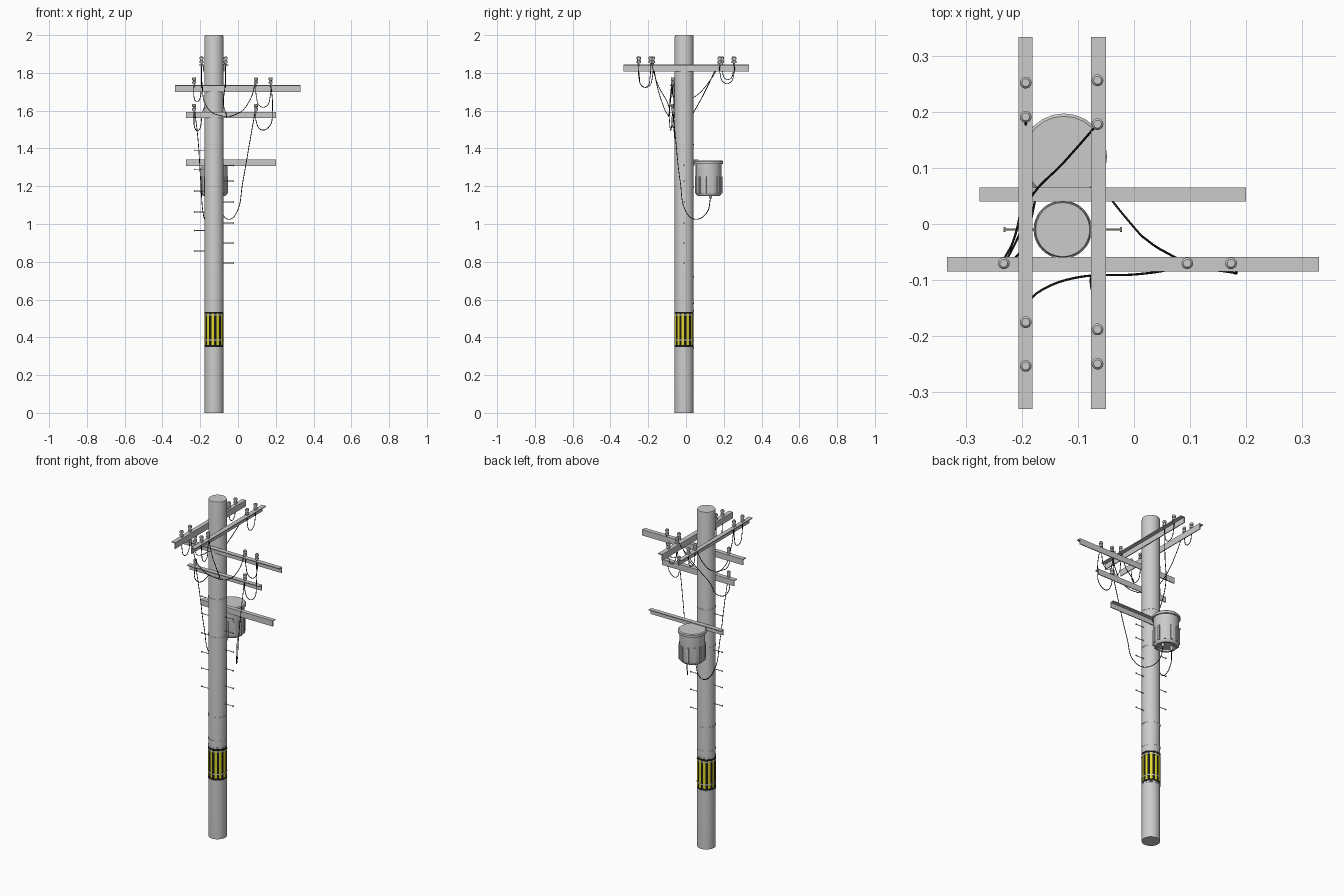
import bpy, bmesh, math
from mathutils import Vector

if "Cube" in bpy.data.objects:
    bpy.data.objects.remove(bpy.data.objects["Cube"])

PX, PY, R = -0.127, -0.01, 0.05


def obj(name, bm, mats=(), smooth=True):
    me = bpy.data.meshes.new(name)
    bmesh.ops.recalc_face_normals(bm, faces=bm.faces[:])
    bm.to_mesh(me)
    bm.free()
    o = bpy.data.objects.new(name, me)
    bpy.context.collection.objects.link(o)
    for m in mats:
        me.materials.append(m)
    if smooth:
        bpy.ops.object.select_all(action='DESELECT')
        o.select_set(True)
        bpy.context.view_layer.objects.active = o
        bpy.ops.object.shade_smooth_by_angle(angle=math.radians(35))
    return o


def lathe(name, prof, loc, n=24, mats=()):
    # revolve (radius, height) points; ends are capped
    bm = bmesh.new()
    rings = []
    for r, z in prof:
        rings.append([bm.verts.new((loc[0] + r * math.cos(2 * math.pi * i / n),
                                    loc[1] + r * math.sin(2 * math.pi * i / n),
                                    loc[2] + z)) for i in range(n)])
    for a, b in zip(rings, rings[1:]):
        for i in range(n):
            bm.faces.new((a[i], a[(i + 1) % n], b[(i + 1) % n], b[i]))
    bm.faces.new(rings[0])
    bm.faces.new(rings[-1])
    return obj(name, bm, mats)


def angle_arm(name, axis, lo, hi, back, out, z0, z1):
    # L-shaped steel: web at 'back', top flange reaching to 'out'
    t = 0.005
    s = t if out > back else -t
    prof = [(back, z0), (back + s, z0), (back + s, z1 - t), (out, z1 - t), (out, z1), (back, z1)]
    bm = bmesh.new()
    ends = [[bm.verts.new((e, p, z) if axis == 'x' else (p, e, z)) for p, z in prof] for e in (lo, hi)]
    for i in range(6):
        j = (i + 1) % 6
        bm.faces.new((ends[0][i], ends[0][j], ends[1][j], ends[1][i]))
    bm.faces.new(ends[0])
    bm.faces.new(ends[1])
    return obj(name, bm, smooth=False)


def material(name, col):
    m = bpy.data.materials.new(name)
    m.diffuse_color = col
    m.use_nodes = True
    m.node_tree.nodes["Principled BSDF"].inputs["Base Color"].default_value = m.diffuse_color
    return m


black = material("black", (0.01, 0.01, 0.01, 1))
yellow = material("yellow", (0.75, 0.68, 0.02, 1))

# pole and thin bands
lathe("pole", [(R, 0), (R, 1.992), (R - 0.002, 2.0)], (PX, PY, 0), 40)
for z in (0.345, 0.54, 0.58, 0.72, 1.195, 1.42):
    lathe("pole_band", [(R, -.004), (R + .0012, -.004), (R + .0012, .004), (R, .004)], (PX, PY, z), 40)

# striped warning sleeve
sleeve = lathe("warning_sleeve", [(R, .35), (R + .001, .35), (R + .001, .36), (R + .001, .525),
                                  (R + .001, .535), (R, .535)], (PX, PY, 0), 48, (black, yellow))
for p in sleeve.data.polygons:
    c = p.center
    if 0.4 < c.z < 0.5 and len(p.vertices) == 4:
        k = int((math.atan2(c.y - PY, c.x - PX) % (2 * math.pi)) / (2 * math.pi) * 48)
        p.material_index = (k // 2) % 2
for z in (0.385, 0.518):
    lathe("sleeve_strap", [(R, -.003), (R + .002, -.003), (R + .002, .003), (R, .003)], (PX, PY, z), 40)

# crossarms
angle_arm("top_arm_left", 'y', -.33, .333, PX - R - .004, -.206, 1.808, 1.845)
angle_arm("top_arm_right", 'y', -.33, .333, PX + R, -.05, 1.808, 1.845)
angle_arm("front_arm_upper", 'x', -.333, .33, -.059, -.085, 1.70, 1.735)
angle_arm("front_arm_lower", 'x', -.275, .2, -.059, -.085, 1.56, 1.594)
angle_arm("transformer_arm", 'x', -.275, .2, .04, .065, 1.308, 1.342)

# insulators
ins = [(.0, -.01), (.004, -.01), (.004, .008), (.0105, .008), (.0105, .017), (.007, .02),
       (.007, .025), (.0105, .027), (.0105, .037), (.007, .041)]
spots = [(-.193, y, 1.845) for y in (.252, .191, -.175, -.253)]
spots += [(-.065, y, 1.845) for y in (.256, .178, -.188, -.249)]
spots += [(x, -.07, 1.735) for x in (-.232, .095, .173)]
spots += [(x, -.07, 1.594) for x in (-.232, .095)]
for s in spots:
    lathe("insulator", [(max(r, .001), z) for r, z in ins], s, 14)

# climbing pegs with end heads
for side, zs in ((-1, (1.391, 1.29, 1.175, 1.063, .966, .857)), (1, (1.31, 1.227, 1.116, 1.005, .9, .794))):
    for z in zs:
        o = lathe("climbing_peg", [(.002, 0), (.002, .062), (.0045, .062), (.0045, .066)], (0, 0, 0), 8)
        o.rotation_euler = (0, side * math.pi / 2, 0)
        o.location = (PX + side * .04, PY, z)

# transformer tank: recessed base, body, lid
TX, TY = -.125, .12
lathe("transformer_tank", [(.03, 1.158), (.045, 1.158), (.047, 1.148), (.058, 1.148), (.066, 1.156), (.069, 1.17),
                           (.069, 1.318), (.077, 1.318), (.077, 1.331), (.072, 1.336)], (TX, TY, 0), 24)
bm = bmesh.new()
for i in range(12):
    a = 2 * math.pi * (i + .5) / 12
    vs = bmesh.ops.create_cube(bm, size=1)['verts']
    bmesh.ops.scale(bm, vec=(.009, .012, .09), verts=vs)
    bmesh.ops.translate(bm, vec=(.069, 0, 1.207), verts=vs)
    for v in vs:
        x, y = v.co.x, v.co.y
        v.co.x = TX + x * math.cos(a) - y * math.sin(a)
        v.co.y = TY + x * math.sin(a) + y * math.cos(a)
obj("tank_fins", bm, smooth=False)
for x in (-.155, -.095):
    lathe("tank_bushing", [(.005, 1.135), (.008, 1.14), (.008, 1.16)], (x, .13, 0), 12)


# wires: smooth curves through a few points
def wire(pts):
    cu = bpy.data.curves.new("wire", 'CURVE')
    cu.dimensions = '3D'
    cu.bevel_depth = .002
    cu.bevel_resolution = 1
    cu.resolution_u = 8
    sp = cu.splines.new('BEZIER')
    sp.bezier_points.add(len(pts) - 1)
    for b, p in zip(sp.bezier_points, pts):
        b.co = p
        b.handle_left_type = b.handle_right_type = 'AUTO'
    o = bpy.data.objects.new("wire", cu)
    bpy.context.collection.objects.link(o)
    cu.materials.append(black)
    bpy.ops.object.select_all(action='DESELECT')
    o.select_set(True)
    bpy.context.view_layer.objects.active = o
    bpy.ops.object.convert(target='MESH')


def loop(a, b, drop):
    a, b = Vector(a), Vector(b)
    low = Vector((0, 0, drop))
    wire([a, a.lerp(b, .03) - low * .6, a.lerp(b, .3) - low, a.lerp(b, .7) - low, a.lerp(b, .97) - low * .6, b])


for x, ys in ((-.193, ((.191, .252, .1), (-.253, -.175, .14))), (-.065, ((.178, .256, .12), (-.249, -.188, .14)))):
    for y0, y1, d in ys:
        loop((x, y0, 1.868), (x, y1, 1.868), d)
loop((.095, -.064, 1.758), (.173, -.064, 1.758), .135)
wire([(.095, -.07, 1.62), (.1, -.075, 1.53), (.125, -.08, 1.498), (.165, -.085, 1.515), (.182, -.088, 1.6), (.173, -.075, 1.755)])
# top arms to front arms
wire([(-.193, -.175, 1.868), (-.19, -.155, 1.74), (-.165, -.118, 1.62), (-.1, -.095, 1.575), (0, -.09, 1.585),
      (.06, -.082, 1.65), (.095, -.07, 1.758)])
wire([(-.065, -.188, 1.868), (-.068, -.15, 1.74), (-.075, -.09, 1.62), (-.06, -.085, 1.575)])
wire([(-.065, .178, 1.868), (-.125, .11, 1.72), (-.185, .045, 1.6), (-.205, -.02, 1.5), (-.225, -.06, 1.5), (-.232, -.07, 1.62)])
wire([(-.193, .191, 1.868), (-.193, .12, 1.75), (-.2, .04, 1.67), (-.215, -.03, 1.65), (-.23, -.06, 1.66), (-.232, -.07, 1.758)])
# front arm to transformer
wire([(-.232, -.07, 1.62), (-.212, -.06, 1.45), (-.197, -.035, 1.22), (-.185, .0, 1.06), (-.175, .05, 1.025),
      (-.165, .11, 1.06), (-.155, .13, 1.138)])
wire([(.095, -.07, 1.62), (.065, -.055, 1.45), (.025, -.03, 1.22), (-.005, .0, 1.065), (-.045, .05, 1.025),
      (-.085, .11, 1.06), (-.095, .13, 1.138)])
